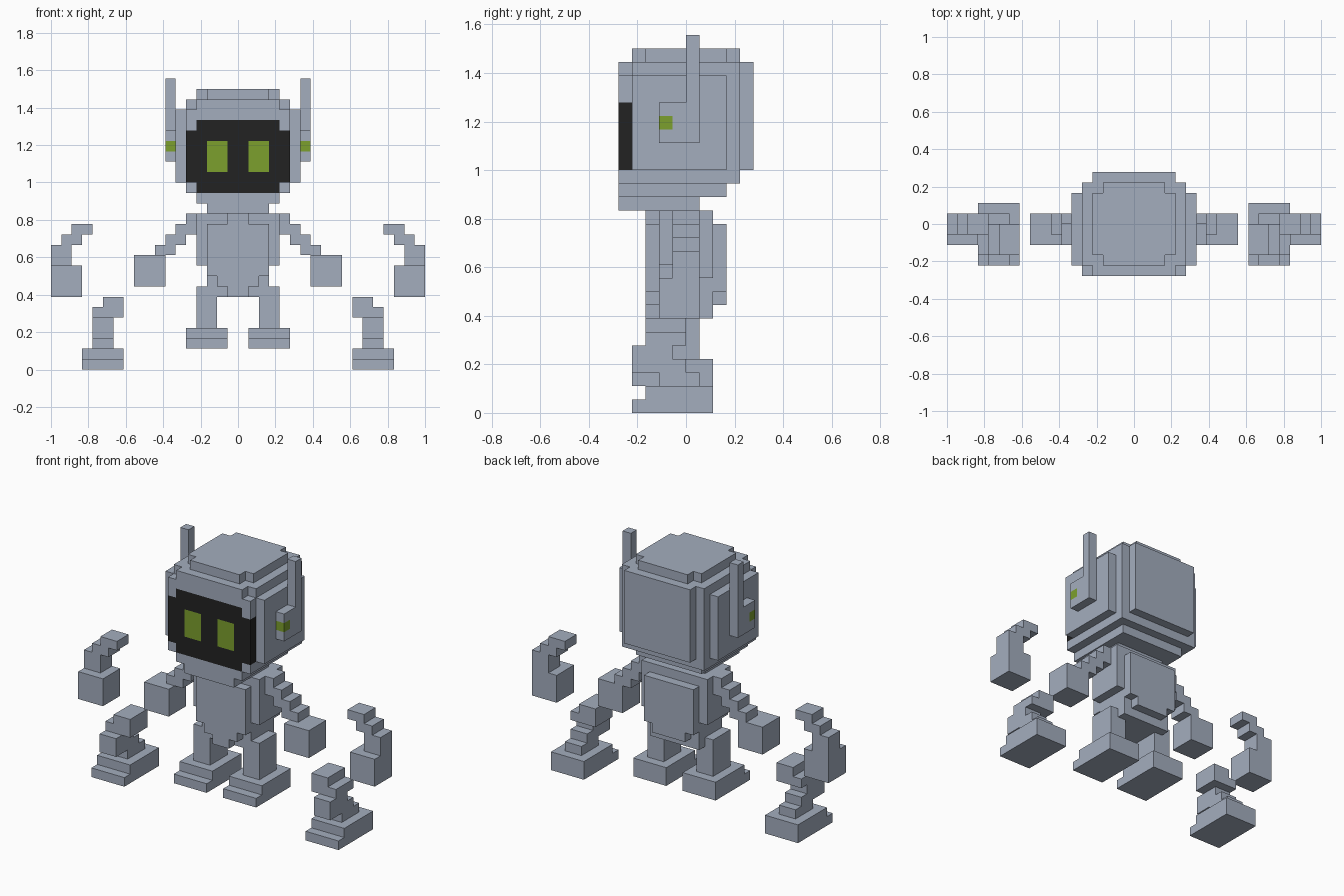
import bpy, bmesh

cube = bpy.data.objects.get("Cube")
if cube:
    bpy.data.objects.remove(cube, do_unlink=True)

U = 1 / 18  # size of one block


def material(name, rgb):
    m = bpy.data.materials.new(name)
    m.use_nodes = True
    m.diffuse_color = (*rgb, 1)
    bsdf = next(n for n in m.node_tree.nodes if n.type == 'BSDF_PRINCIPLED')
    bsdf.inputs["Base Color"].default_value = (*rgb, 1)
    bsdf.inputs["Roughness"].default_value = 0.8
    return m


MATS = [material("blue grey", (0.37, 0.42, 0.515)),
        material("screen black", (0.016, 0.016, 0.016)),
        material("light green", (0.2, 0.35, 0.027))]
GREY, BLACK, GREEN = range(3)


def corner_loop(cell, axis, step):
    """Four corners of a block face, wound outwards."""
    a, b = (axis + 1) % 3, (axis + 2) % 3
    loop = []
    for da, db in ((0, 0), (1, 0), (1, 1), (0, 1)):
        p = list(cell)
        p[axis] += step > 0
        p[a] += da
        p[b] += db
        loop.append(tuple(p))
    return loop if step > 0 else loop[::-1]


def solid(name, boxes, side=1):
    """Merge boxes (x0, x1, y0, y1, z0, z1[, colour]) into one outer skin; later boxes repaint."""
    cells = {}
    for box in boxes:
        x0, x1, y0, y1, z0, z1 = box[:6]
        if side < 0:
            x0, x1 = -x1, -x0
        for x in range(x0, x1):
            for y in range(y0, y1):
                for z in range(z0, z1):
                    cells[x, y, z] = box[6] if len(box) > 6 else GREY
    bm = bmesh.new()
    verts = {}
    for cell, colour in cells.items():
        for axis in range(3):
            for step in (-1, 1):
                n = list(cell)
                n[axis] += step
                if tuple(n) in cells:
                    continue
                loop = corner_loop(cell, axis, step)
                for p in loop:
                    if p not in verts:
                        verts[p] = bm.verts.new([c * U for c in p])
                bm.faces.new([verts[p] for p in loop]).material_index = colour
    bmesh.ops.dissolve_limit(bm, angle_limit=0.01, verts=bm.verts[:],
                             edges=bm.edges[:], delimit={'MATERIAL'})
    mesh = bpy.data.meshes.new(name)
    bm.to_mesh(mesh)
    bm.free()
    for m in MATS:
        mesh.materials.append(m)
    bpy.context.collection.objects.link(bpy.data.objects.new(name, mesh))


def pair(name, boxes):
    solid("left_" + name, boxes, 1)
    solid("right_" + name, boxes, -1)


# Head: stepped helmet with inset screen and two eyes
solid("head", [
    (-3, 3, -4, 4, 26, 27), (-4, 4, -3, 3, 26, 27),   # crown
    (-4, 4, -5, 5, 25, 26), (-5, 5, -4, 4, 25, 26),   # upper rim
    (-5, 5, -5, 4, 18, 25), (-4, 4, 4, 5, 18, 25),    # skull and back plate
    (-6, 6, -4, 3, 18, 25),                           # side plates
    (-5, 5, -5, 4, 17, 18),                           # lower rim
    (-4, 4, -5, 3, 16, 17), (-3, 3, -5, 1, 15, 16),   # chin and neck
    (-5, 5, -5, -4, 18, 23, BLACK), (-4, 4, -5, -4, 17, 24, BLACK),
    (1, 3, -5, -4, 19, 22, GREEN), (-3, -1, -5, -4, 19, 22, GREEN),
])

# Ears with antennas and a green lamp
pair("ear", [
    (6, 7, -2, 1, 20, 23), (6, 7, 0, 1, 23, 28),
    (6, 7, -2, -1, 21, 22, GREEN),
])

# Torso: core, side plates, tapering chest and back plates
solid("torso", [
    (-3, 3, -2, 2, 7, 15), (-4, 4, -2, 2, 10, 15),
    (-1, 1, -3, -2, 7, 15), (-2, 2, -3, -2, 8, 14), (-3, 3, -3, -2, 9, 14),
    (-3, 3, 2, 3, 9, 14), (-2, 2, 2, 3, 8, 9),
])

# Attached arms: staircase of blocks down to a square hand
pair("arm", [(3 + i, 5 + i, -1, 1, 14 - i, 15 - i) for i in range(4)]
     + [(7, 10, -2, 1, 8, 11)])

# Attached legs with stepped feet
pair("leg", [
    (2, 4, -2, 1, 4, 8),
    (1, 5, -4, 2, 2, 3), (1, 5, -3, 2, 3, 4),
])

# Detached raised arms
pair("spare_arm", [
    (14, 16, -1, 1, 13, 14), (15, 17, -1, 1, 12, 13),
    (16, 18, -1, 1, 10, 12), (15, 18, -2, 1, 7, 10),
])

# Detached bent legs
pair("spare_leg", [
    (11, 13, -3, 0, 5, 7), (12, 14, -3, 0, 5, 6),     # thigh
    (12, 14, -4, -1, 4, 5), (12, 14, -4, 0, 3, 4),    # knee
    (12, 14, -2, 1, 2, 3),                            # ankle
    (11, 15, -4, 2, 0, 1), (11, 15, -3, 2, 1, 2),     # foot
])
